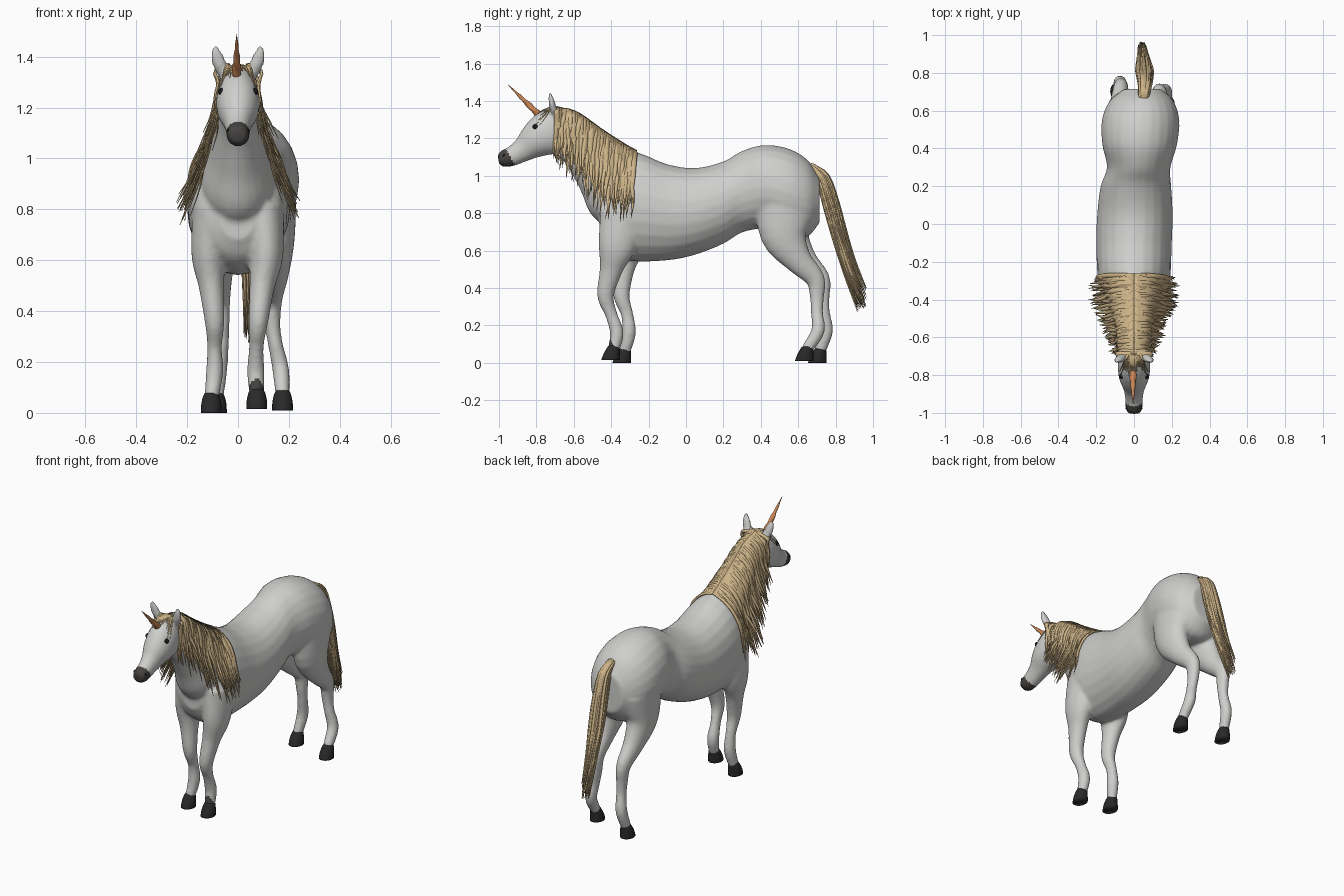
import bpy, bmesh, math, random
from mathutils import Vector
from mathutils.bvhtree import BVHTree

random.seed(4)
cube = bpy.data.objects.get("Cube")
if cube:
    bpy.data.objects.remove(cube)


def material(name, r, g, b):
    m = bpy.data.materials.new(name)
    m.use_nodes = True
    m.diffuse_color = (r, g, b, 1)
    m.node_tree.nodes["Principled BSDF"].inputs["Base Color"].default_value = (r, g, b, 1)
    return m


COAT = material("grey white coat", .62, .62, .61)
SKIN = material("dark muzzle skin", .06, .055, .053)
HOOF = material("black hoof", .022, .022, .022)
HAIR = material("tan hair", .62, .46, .25)
HORN = material("copper horn", .6, .24, .09)
EYE = material("black eye", .01, .01, .01)


def spline(stations, sub):
    """Smooth curve through stations of (x, y, z, half width, half depth)."""
    p = [Vector(s) for s in stations]
    p = [2 * p[0] - p[1]] + p + [2 * p[-1] - p[-2]]
    out = []
    for a, b, c, d in zip(p, p[1:], p[2:], p[3:]):
        for i in range(sub):
            t = i / sub
            out.append((2 * b + (c - a) * t + (2 * a - 5 * b + 4 * c - d) * t ** 2
                        + (3 * b - a - 3 * c + d) * t ** 3) / 2)
    return out + [p[-2]]


def loft(bm, stations, segs=24, sub=4, axis=None, ridge=0, twist=0):
    """Closed tube of elliptical rings along the stations."""
    pts = spline(stations, sub)
    rings = []
    for i, p in enumerate(pts):
        t = axis or (pts[min(i + 1, len(pts) - 1)] - pts[max(i - 1, 0)]).to_3d()
        t = Vector(t).normalized()
        u = Vector((1, 0, 0))
        u = (u - t * u.dot(t)).normalized()
        n = t.cross(u)
        ring = []
        for k in range(segs):
            ang = math.tau * k / segs
            f = 1 + ridge * math.cos(2 * ang + twist * i)
            ring.append(bm.verts.new(p.to_3d() + u * max(p[3], .001) * f * math.cos(ang)
                                     + n * max(p[4], .001) * f * math.sin(ang)))
        rings.append(ring)
    faces = [bm.faces.new(rings[0][::-1]), bm.faces.new(rings[-1])]
    for r, q in zip(rings, rings[1:]):
        for k in range(segs):
            j = (k + 1) % segs
            faces.append(bm.faces.new((r[k], r[j], q[j], q[k])))
    bmesh.ops.recalc_face_normals(bm, faces=faces)


def finish(name, bm, *mats):
    mesh = bpy.data.meshes.new(name)
    bm.to_mesh(mesh)
    bm.free()
    obj = bpy.data.objects.new(name, mesh)
    bpy.context.collection.objects.link(obj)
    for m in mats:
        mesh.materials.append(m)
    for f in mesh.polygons:
        f.use_smooth = True
    return obj


# Body masses, later fused into one skin
bm = bmesh.new()
torso = [(0, -.46, .77, .07, .09), (0, -.41, .78, .15, .18), (0, -.3, .835, .19, .29),
         (0, -.1, .805, .2, .257), (.005, .05, .81, .2, .232), (.01, .2, .857, .187, .22),
         (.025, .3, .915, .168, .218), (.03, .42, .94, .198, .225), (.035, .55, .91, .205, .235),
         (.04, .65, .88, .17, .205), (.045, .715, .87, .1, .12)]
neck = [(0, -.27, .85, .15, .2), (0, -.35, .94, .15, .215), (0, -.44, 1.04, .115, .17),
        (0, -.55, 1.155, .088, .13), (0, -.65, 1.235, .075, .12), (0, -.7, 1.25, .06, .1)]
head = [(0, -.64, 1.24, .06, .1), (0, -.69, 1.24, .077, .125), (0, -.75, 1.222, .086, .118),
        (0, -.81, 1.185, .08, .095), (0, -.87, 1.14, .056, .066), (0, -.93, 1.105, .046, .053),
        (0, -.975, 1.092, .045, .046), (0, -1.003, 1.087, .03, .03)]
loft(bm, torso, axis=(0, 1, 0))
loft(bm, neck)
loft(bm, head)

# Legs, each from shoulder or hip down to the pastern
legs = {
    "front_left": [(.1, -.33, .8, .08, .13), (.11, -.37, .62, .068, .1), (.095, -.4, .5, .05, .062),
                   (.08, -.43, .36, .039, .045), (.072, -.4, .26, .029, .033),
                   (.07, -.37, .16, .034, .037), (.074, -.39, .06, .028, .03)],
    "front_right": [(-.1, -.31, .8, .08, .13), (-.115, -.32, .62, .068, .098), (-.105, -.335, .5, .05, .06),
                    (-.092, -.345, .36, .039, .044), (-.092, -.315, .26, .029, .033),
                    (-.092, -.305, .16, .034, .037), (-.105, -.33, .05, .028, .03)],
    "hind_left": [(.13, .53, .85, .1, .17), (.145, .525, .68, .078, .125), (.145, .6, .55, .055, .075),
                  (.135, .69, .45, .04, .052), (.135, .7, .35, .032, .038), (.147, .7, .27, .029, .032),
                  (.168, .705, .17, .033, .036), (.175, .645, .07, .028, .031)],
    "hind_right": [(-.06, .54, .85, .1, .16), (-.075, .545, .68, .078, .12), (-.075, .63, .55, .055, .072),
                   (-.07, .72, .45, .04, .05), (-.065, .73, .35, .032, .038), (-.065, .737, .27, .029, .032),
                   (-.075, .75, .17, .033, .036), (-.085, .715, .06, .028, .031)]}
for path in legs.values():
    loft(bm, path)

# Ears
for s in (-1, 1):
    loft(bm, [(s * .052, -.69, 1.32, .02, .02), (s * .068, -.71, 1.36, .028, .02),
              (s * .084, -.72, 1.405, .025, .016), (s * .09, -.73, 1.447, .006, .007)], segs=12)

rough = finish("body_rough", bm)
remesh = rough.modifiers.new("fuse", 'REMESH')
remesh.mode, remesh.voxel_size = 'VOXEL', .01
soften = rough.modifiers.new("soften", 'SMOOTH')
soften.factor, soften.iterations = .5, 6
skin = bpy.data.meshes.new_from_object(rough.evaluated_get(bpy.context.evaluated_depsgraph_get()))
bpy.data.objects.remove(rough)
bm = bmesh.new()
bm.from_mesh(skin)
for f in bm.faces:
    c = f.calc_center_median()
    f.material_index = int(c.z < 1.2 and c.y < -.938 - .55 * (c.z - 1.1))
surface = BVHTree.FromBMesh(bm)
finish("body", bm, COAT, SKIN)


def side_x(s, y, z):
    """Distance of the skin from the middle plane, on side s."""
    hit = surface.ray_cast(Vector((s, y, z)), Vector((-s, 0, 0)))[0]
    return s * hit.x if hit else 0


def top_z(x, y):
    hit = surface.ray_cast(Vector((x, y, 3)), Vector((0, 0, -1)))[0]
    return hit.z if hit else 1


# Hooves
for name, path in legs.items():
    x, y = path[-1][:2]
    z = {"front_left": .015, "hind_left": .01}.get(name, 0)
    bm = bmesh.new()
    loft(bm, [(x, y - .013, z, .041, .05), (x, y - .008, z + .03, .04, .044),
              (x, y, z + .06, .034, .036), (x, y + .004, z + .078, .026, .028)], axis=(0, 0, 1))
    finish(name + "_hoof", bm, HOOF)

# Eyes and nostrils
for s, side in ((1, "left"), (-1, "right")):
    for part, y, z, r in (("eye", -.805, 1.262, .015), ("nostril", -.975, 1.11, .007)):
        bm = bmesh.new()
        bmesh.ops.create_uvsphere(bm, u_segments=16, v_segments=10, radius=r)
        bmesh.ops.translate(bm, verts=bm.verts, vec=(s * (side_x(s, y, z) - r * .4), y, z))
        finish(side + "_" + part, bm, EYE)

# Horn with a spiral ridge
bm = bmesh.new()
loft(bm, [(-.005, -.765, 1.305, .021, .021), (-.005, -.86, 1.398, .012, .012),
          (-.005, -.952, 1.488, .001, .001)], segs=16, sub=20, ridge=.12, twist=.6)
finish("horn", bm, HORN)

# Mane: overlapping locks parted along the crest
bm = bmesh.new()
count = 75
for s in (-1, 1):
    for i in range(count):
        t = i / (count - 1)
        y = -.69 + .42 * t
        crest = top_z(.004 * s, y) + .006
        end = max(1.13 - .5 * t, .77 + .12 * max(t - .7, 0)) + random.uniform(-.05, .07)
        reach = min(.1 + .17 * t, .225) + random.uniform(-.025, .02)
        lock = [(0, y, crest, .006, .008)]
        for f in (.08, .25, .5, .75, 1):
            z = crest + (end - crest) * f
            yy = y - .02 * f + random.uniform(-.012, .012) * f
            x = max(side_x(s, yy, z) + random.uniform(.006, .016), reach * f ** .8)
            wide = .013 * (1 - f ** 3) + .001
            lock.append((s * x, yy, z, .005 * (1 - f ** 2) + .001, wide))
        loft(bm, lock, segs=6, sub=3)
finish("mane", bm, HAIR)

# Forelock falling on either side of the horn
bm = bmesh.new()
for i in range(22):
    x = -.075 + .15 * i / 21
    drop = random.uniform(.07, .13)
    lock = []
    for f in (0, .3, .6, 1):
        px, py = x * (.4 + .6 * f), -.685 - drop * f
        lock.append((px, py, top_z(px, py) + .006, .008 * (1 - f) + .001, .004 * (1 - f) + .001))
    loft(bm, lock, segs=6, sub=3)
finish("forelock", bm, HAIR)

# Tail: a solid core wrapped in long locks
tail = [(.05, .66, 1.055, .018, .018), (.058, .73, .99, .028, .032), (.058, .775, .85, .036, .038),
        (.055, .815, .7, .04, .036), (.05, .87, .51, .03, .03), (.043, .94, .31, .004, .004)]
bm = bmesh.new()
loft(bm, tail, segs=16)
for i in range(80):
    ang = i * 2.4
    ca, sa = math.cos(ang), math.sin(ang)
    spread = random.uniform(.7, 1.1)
    stop = random.uniform(.88, 1.04)
    lock = []
    for k, (x, y, z, a, b) in enumerate(tail):
        f = k / (len(tail) - 1)
        a, b = max(a, .02 * f), max(b, .026 * f)
        w = .008 * (1 - f ** 3) + .001
        zz = 1.05 + (z - 1.05) * (1 + (stop - 1) * f)
        lock.append((x + ca * a * spread, y + sa * b * spread, zz + sa * b * .4, w, w * .7))
    loft(bm, lock, segs=5, sub=3)
finish("tail", bm, HAIR)
